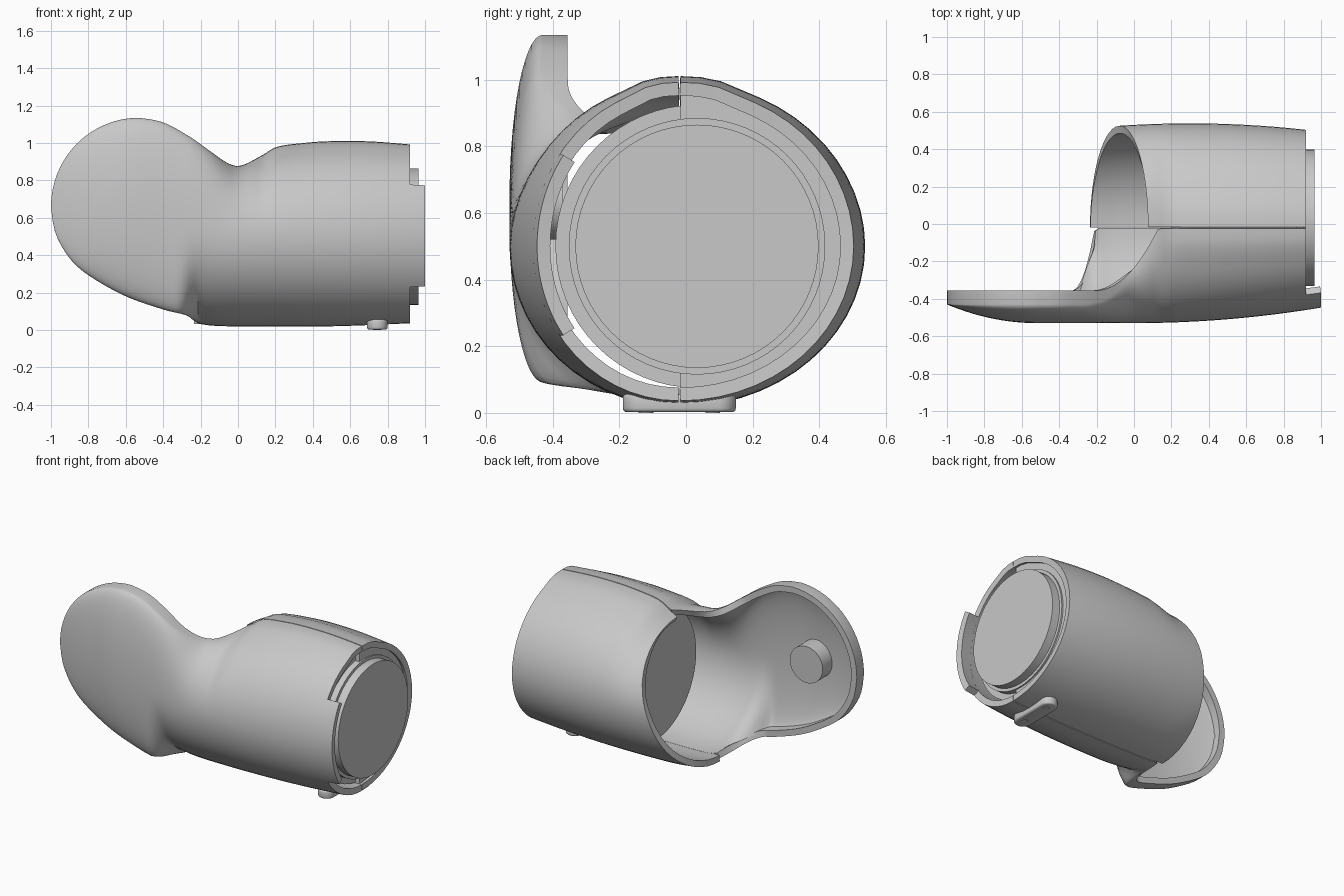
import bpy, bmesh, math
from mathutils import Vector, Matrix

if "Cube" in bpy.data.objects:
    bpy.data.objects.remove(bpy.data.objects["Cube"])

grey = bpy.data.materials.new("plain grey")
grey.use_nodes = True
COLOUR = (0.58, 0.58, 0.58, 1)
grey.diffuse_color = COLOUR
grey.node_tree.nodes["Principled BSDF"].inputs["Base Color"].default_value = COLOUR

SEAM, HALF_GAP, WALL, STEPS = -0.02, 0.003, 0.04, 28
CUP_RIM, CUP_X, CUP_Z, END = -0.355, -0.53, 0.66, 0.92


def ramp(x, start, end):
    """Rise from 0 to 1 between two values."""
    return max(0.0, min(1.0, (x - start) / (end - start)))


def smooth_path(points, sub=5):
    """Catmull-Rom curve through a few points."""
    pts = [Vector(p) for p in points]
    pts = [pts[0]] + pts + [pts[-1]]
    out = []
    for p, a, b, n in zip(pts, pts[1:], pts[2:], pts[3:]):
        for k in range(sub):
            t = k / sub
            out.append(a + (b - p) * t / 2 + (2 * p - 5 * a + 4 * b - n) * t ** 2 / 2
                       + (3 * a - p - 3 * b + n) * t ** 3 / 2)
    return out + [pts[-1]]


# Side outlines as x, z: crest from the cup to the sleeve end, and the belly
CREST = smooth_path([(CUP_X, 1.135), (-.4, 1.11), (-.26, 1.035), (-.14, .95), (-.05, .89),
                     (.02, .88), (.13, .935), (.21, .98), (.35, 1), (.5, 1.01), (.72, 1.008),
                     (1, .985)])
BELLY = smooth_path([(-1, CUP_Z), (-.985, .55), (-.95, .46), (-.88, .36), (-.78, .28), (-.6, .18),
                     (-.4, .11), (-.28, .08), (-.235, .05), (-.2, .033), (-.05, .02), (.5, .02),
                     (1, .04)])


def on_path(path, x):
    for a, b in zip(path, path[1:]):
        if x <= b.x:
            return a.y + (b.y - a.y) * ramp(x, a.x, b.x)
    return path[-1].y


def top_z(x):
    """The cup tip is an ellipse; the crest curve follows it."""
    if x < CUP_X:
        u = (x - CUP_X) / (1 + CUP_X)
        return CUP_Z + (CREST[0].y - CUP_Z) * math.sqrt(max(0, 1 - u * u))
    return on_path(CREST, x)


def front_y(x):
    """Foremost line: curves in at the cup tip and tapers to the sleeve end."""
    return -0.53 + 0.1 * (1 - ramp(x, -1, -0.52)) ** 2 + 0.083 * ramp(x, 0, 1) ** 2


def height(x, v, top, bottom, middle):
    """Section height, with the flat ridge along the top of the sleeve."""
    c = math.cos(v)
    if c < 0:
        return middle + (middle - bottom) * c
    ridge = 0.03 * ramp(x, 0.1, 0.25)
    return middle + (top - middle) * (c * (1 - ridge) + ridge * ramp(c, 0.935, 0.985))


def front_section(x, v0=0.0, v1=math.pi, rim=True):
    """Arc of the front half at x, with a flat lip where the cup is open."""
    t = ramp(x, -0.7, 0)
    middle = CUP_Z - 0.16 * t * t * (3 - 2 * t)
    seam, front = SEAM - HALF_GAP, front_y(x)
    y_top = CUP_RIM + (seam - CUP_RIM) * ramp(x, -0.2, 0.13) ** 2
    y_bot = CUP_RIM + (seam - CUP_RIM) * ramp(x, -0.33, -0.21) ** 2
    lip_top = y_top - 0.075 * (1 - ramp(x, -0.25, 0.1))
    lip_bot = y_bot - 0.075 * (1 - ramp(x, -0.28, -0.23))
    pts = []
    for i in range(STEPS + 1):
        v = v0 + (v1 - v0) * i / STEPS
        edge = lip_top if math.cos(v) >= 0 else lip_bot
        y = front + (edge - front) * (1 - math.sin(v))
        pts.append((x, y, height(x, v, top_z(x), on_path(BELLY, x), middle)))
    if rim:
        pts = [(x, y_top, pts[0][2])] + pts + [(x, y_bot, pts[-1][2])]
    return pts


def back_point(x, v, inset=0.0):
    """Point of the back half at x and angle v."""
    y_back = 0.535 - 0.09 * (x - 0.3) ** 2 - inset
    z = height(x, v, top_z(max(x, 0.07)) - inset, on_path(BELLY, max(x, -0.2)) + inset, 0.5)
    return (x, SEAM + HALF_GAP + (y_back - SEAM) * math.sin(v), z)


def finish(name, bm, wall=0, bevel=0):
    """Turn a bmesh into a finished, shaded object."""
    mesh = bpy.data.meshes.new(name)
    bm.to_mesh(mesh)
    bm.free()
    mesh.materials.append(grey)
    ob = bpy.data.objects.new(name, mesh)
    bpy.context.collection.objects.link(ob)
    bpy.ops.object.select_all(action='DESELECT')
    ob.select_set(True)
    bpy.context.view_layer.objects.active = ob
    if wall:
        mod = ob.modifiers.new("wall", 'SOLIDIFY')
        mod.thickness, mod.offset = wall, -1
        bpy.ops.object.modifier_apply(modifier=mod.name)
    if bevel:
        mod = ob.modifiers.new("soft edge", 'BEVEL')
        mod.width, mod.segments = bevel, 3
        bpy.ops.object.modifier_apply(modifier=mod.name)
    bpy.ops.object.shade_smooth_by_angle(angle=math.radians(38))


def loft(rows, facing, capped=False):
    """Skin rows of points; facing is the sign of y the skin looks to."""
    bm = bmesh.new()
    grid = [[bm.verts.new(p) for p in row] for row in rows]
    for a, b in zip(grid, grid[1:]):
        for i in range(len(a) - 1):
            bm.faces.new((a[i], a[i + 1], b[i + 1], b[i]))
        if capped:
            bm.faces.new((a[-1], a[0], b[0], b[-1]))
    if capped:
        bm.faces.new(grid[0])
        bm.faces.new(grid[-1])
    bmesh.ops.remove_doubles(bm, verts=bm.verts[:], dist=0.0002)
    bmesh.ops.recalc_face_normals(bm, faces=bm.faces[:])
    bm.normal_update()
    if not capped and sum(f.normal.y * f.calc_area() for f in bm.faces) * facing < 0:
        bmesh.ops.reverse_faces(bm, faces=bm.faces[:])
    return bm


def cylinder(name, radius, start, end):
    """Cylinder between two points."""
    a, b = Vector(start), Vector(end)
    turn = (b - a).to_track_quat('Z', 'Y').to_matrix().to_4x4()
    bm = bmesh.new()
    bmesh.ops.create_cone(bm, cap_ends=True, segments=64, radius1=radius, radius2=radius,
                          depth=(b - a).length, matrix=Matrix.Translation((a + b) / 2) @ turn)
    finish(name, bm)


# Front half: sleeve running into the elbow cup, sampled finely at the tip
tip = [-1 + (1 + CUP_X) * (1 - math.cos(math.pi / 2 * i / 16)) for i in range(16)]
sleeve = [CUP_X + (END - CUP_X) * i / 64 for i in range(65)]
finish("front_shell", loft([front_section(x) for x in tip + sleeve], -1), wall=WALL)

# Tongue on the end of the front half
tongue = [END + (1 - END) * i / 4 for i in range(5)]
finish("front_tongue", loft([front_section(x, 0.95, 2.19, False) for x in tongue], -1), wall=WALL)

# Back half, with its slanted opening
angles = [math.pi * i / STEPS for i in range(STEPS + 1)]
starts = [-0.08 + 0.155 * math.cos(v) for v in angles]
finish("back_shell", loft([[back_point(s + (END - s) * k / 24, v) for s, v in zip(starts, angles)]
                           for k in range(25)], 1), wall=WALL)

# Solid filling of the back half
finish("back_filling", loft([[back_point(0.2 + 0.7 * k / 8, v, 0.03) for v in angles]
                             for k in range(9)], 1, capped=True))

# Inner plug, cap base and end cap, all on one axis
for name, radius, x0, x1 in (("inner_plug", 0.425, 0.2, 0.87), ("cap_base", 0.385, 0.85, 0.91),
                             ("end_cap", 0.365, 0.88, 0.965)):
    cylinder(name, radius, (x0, 0.033, 0.5), (x1, 0.033, 0.5))

# Round boss inside the elbow cup
cylinder("cup_boss", 0.12, (-0.62, -0.5, 0.64), (-0.62, -0.37, 0.64))

# Pill-shaped foot under the sleeve, with two screws
FOOT = Vector((0.745, SEAM, 0))
bm = bmesh.new()
ring = []
for i in range(32):
    a = math.tau * (i + 0.5) / 32
    shift = math.copysign(0.115, math.sin(a))
    ring.append(bm.verts.new(FOOT + Vector((0.055 * math.cos(a), shift + 0.055 * math.sin(a), 0.002))))
grown = bmesh.ops.extrude_face_region(bm, geom=[bm.faces.new(ring)], use_keep_orig=True)["geom"]
bmesh.ops.translate(bm, vec=(0, 0, 0.055), verts=[g for g in grown if isinstance(g, bmesh.types.BMVert)])
bmesh.ops.recalc_face_normals(bm, faces=bm.faces[:])
finish("foot", bm, bevel=0.012)
for side in (-1, 1):
    spot = FOOT + Vector((0, 0.1 * side, 0))
    cylinder("foot_screw", 0.022, spot, spot + Vector((0, 0, 0.01)))
